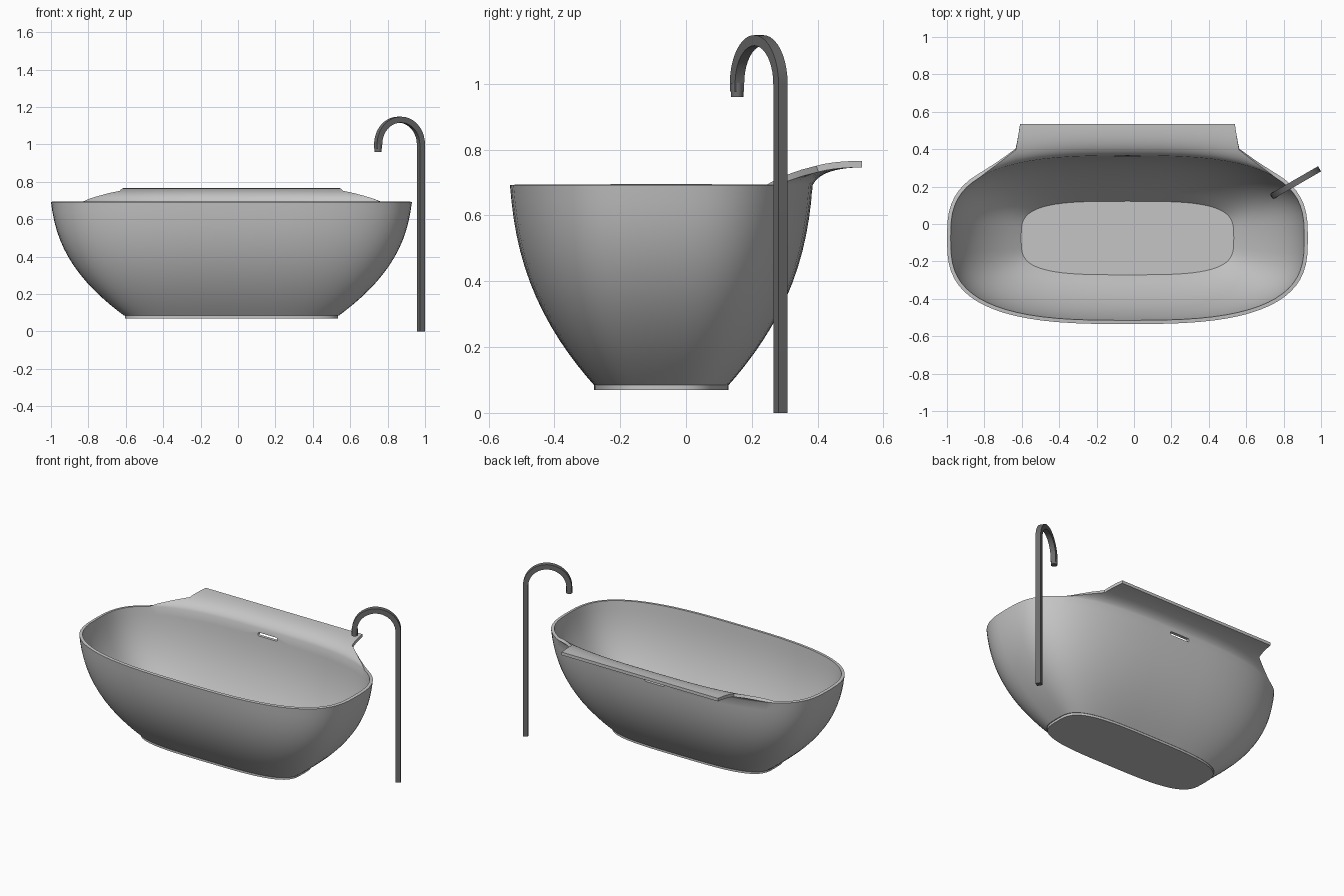
import bpy, bmesh, math
from mathutils import Vector

if "Cube" in bpy.data.objects:
    bpy.data.objects.remove(bpy.data.objects["Cube"])

CX, CY = -0.035, -0.075        # tub centre
Z0, Z1 = 0.085, 0.692          # tub wall bottom and rim
COLS, ROWS = 72, 14


def material(name, v):
    m = bpy.data.materials.new(name)
    m.diffuse_color = (v, v, v, 1)
    m.use_nodes = True
    m.node_tree.nodes["Principled BSDF"].inputs["Base Color"].default_value = m.diffuse_color
    return m


stone = material("light_grey", 0.56)
metal = material("dark_grey", 0.15)


def make(name, bm, mat):
    me = bpy.data.meshes.new(name)
    bm.to_mesh(me)
    bm.free()
    ob = bpy.data.objects.new(name, me)
    bpy.context.collection.objects.link(ob)
    me.materials.append(mat)
    return ob


def smooth(ob, angle=35):
    bpy.ops.object.select_all(action='DESELECT')
    ob.select_set(True)
    bpy.context.view_layer.objects.active = ob
    bpy.ops.object.shade_smooth_by_angle(angle=math.radians(angle))


def oval(i, a, b, n):
    # point on a superellipse
    t = 2 * math.pi * i / COLS
    c, s = math.cos(t), math.sin(t)
    return (math.copysign(abs(c) ** (2 / n), c) * a,
            CY + math.copysign(abs(s) ** (2 / n), s) * b)


# ---- tub wall: stacked ovals, outer skin ----
bm = bmesh.new()
grid = []
for k in range(ROWS + 1):
    s = (k / ROWS) ** 1.2
    f = 0.8 * (1 - (1 - s) ** 2.4) + 0.2 * s
    ring = []
    for i in range(COLS):
        x, y = oval(i, 0.575 + 0.39 * f, 0.205 + 0.255 * f, 3.5 - 0.6 * f)
        ring.append(bm.verts.new((CX + x, y, Z0 + (Z1 - Z0) * s)))
    grid.append(ring)

# ---- back shelf: rim flares up and outward along a curve ----
def flare(x, y, t):
    w = ((1 - t) ** 2, 2 * t * (1 - t), t * t)
    yy = w[0] * y + w[1] * (y + 0.025) + w[2] * 0.535
    zz = w[0] * Z1 + w[1] * 0.745 + w[2] * 0.746
    return CX + x * (1 - 0.04 * max(0, 2 * t - 1)), yy, zz


for k in range(1, 11):
    ring = []
    for i in range(COLS):
        x, y = oval(i, 0.965, 0.46, 2.9)
        deg = 360 * i / COLS
        off = max(0, abs(deg - 90) - 30)          # degrees outside the shelf
        c = max(0, 1 - off / 20) ** 1.5
        if k > 5:                                  # only the shelf itself
            ring.append(bm.verts.new(flare(x, y, k / 10)) if off < 0.01 else None)
        else:
            ring.append(bm.verts.new(flare(x, y, c * k / 10)))
    grid.append(ring)

for lo, hi in zip(grid, grid[1:]):
    for i in range(COLS):
        j = (i + 1) % COLS
        q = (lo[i], lo[j], hi[j], hi[i])
        if None not in q:
            bm.faces.new(q)
bm.faces.new(grid[0][::-1])                        # floor
bmesh.ops.remove_doubles(bm, verts=bm.verts, dist=1e-5)
tub = make("tub", bm, stone)
sol = tub.modifiers.new("thickness", 'SOLIDIFY')
sol.thickness, sol.offset = 0.02, -1

# ---- overflow slot cut through the back wall ----
bm = bmesh.new()
pts = []
for side in (1, -1):
    for k in range(9):
        t = side * math.pi / 2 - math.pi * k / 8 + (math.pi if side < 0 else 0)
        t = -math.pi / 2 + math.pi * k / 8 + (0 if side > 0 else math.pi)
        pts.append((CX + side * 0.061 + 0.011 * math.cos(t), 0.30,
                    0.66 + 0.011 * math.sin(t)))
face = bm.faces.new([bm.verts.new(p) for p in pts])
ext = bmesh.ops.extrude_face_region(bm, geom=[face])
bmesh.ops.translate(bm, vec=(0, 0.13, 0),
                    verts=[v for v in ext["geom"] if isinstance(v, bmesh.types.BMVert)])
bmesh.ops.recalc_face_normals(bm, faces=bm.faces)
cutter = make("slot_cutter", bm, stone)
cutter.hide_render = True
cut = tub.modifiers.new("slot", 'BOOLEAN')
cut.operation, cut.object, cut.solver = 'DIFFERENCE', cutter, 'EXACT'
dg = bpy.context.evaluated_depsgraph_get()
final = bpy.data.meshes.new_from_object(tub.evaluated_get(dg))
tub.modifiers.clear()
tub.data = final
bpy.data.objects.remove(cutter)
smooth(tub)

# ---- base plate under the tub ----
bm = bmesh.new()
rings = []
for z in (0.07, 0.087):
    rings.append([bm.verts.new((CX + p[0], p[1], z))
                  for p in (oval(i, 0.57, 0.204, 3.5) for i in range(COLS))])
for i in range(COLS):
    j = (i + 1) % COLS
    bm.faces.new((rings[0][i], rings[0][j], rings[1][j], rings[1][i]))
bm.faces.new(rings[0][::-1])
bm.faces.new(rings[1])
smooth(make("base_plate", bm, stone))

# ---- tap: square bar swept up, over a half circle and down ----
R, H, HALF = 0.132, 1.0, 0.016
foot = Vector((0.978, 0.287, 0))
out = Vector((-math.cos(math.pi / 6), -math.sin(math.pi / 6), 0))   # towards the tub
across = Vector((-out.y, out.x, 0))
path = [(0, 0, 0)]
path += [(R - R * math.cos(a), H + R * math.sin(a), a)
         for a in (math.pi * k / 20 for k in range(21))]
path.append((2 * R, 0.977, math.pi))
bm = bmesh.new()
rings = []
for d, z, a in path:
    c = foot + out * d + Vector((0, 0, z))
    n = out * -math.cos(a) + Vector((0, 0, math.sin(a)))
    rings.append([bm.verts.new(c + n * HALF * u + across * HALF * v)
                  for u, v in ((-1, -1), (1, -1), (1, 1), (-1, 1))])
for lo, hi in zip(rings, rings[1:]):
    for i in range(4):
        j = (i + 1) % 4
        bm.faces.new((lo[i], lo[j], hi[j], hi[i]))
bm.faces.new(rings[0])
bm.faces.new(rings[-1])
bmesh.ops.recalc_face_normals(bm, faces=bm.faces)
smooth(make("tap_pipe", bm, metal))

# ---- tap nozzle ----
tip = foot + out * 2 * R
bpy.ops.mesh.primitive_cylinder_add(vertices=24, radius=0.019, depth=0.042,
                                    location=(tip.x, tip.y, 0.981))
nozzle = bpy.context.object
nozzle.name = "tap_nozzle"
nozzle.data.materials.append(metal)
smooth(nozzle)
